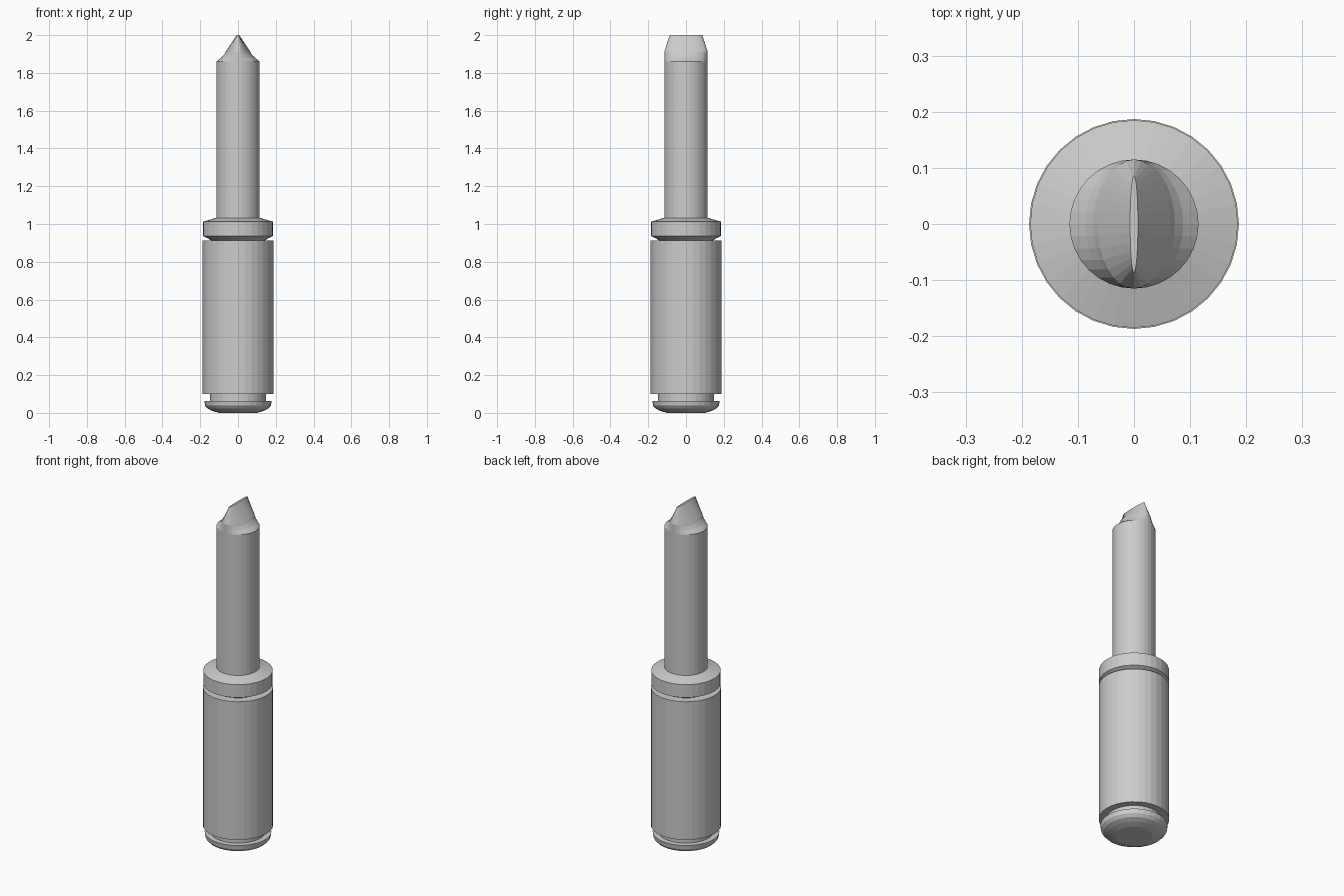
import bpy, bmesh
from math import sin, cos, pi, radians

if "Cube" in bpy.data.objects:
    bpy.data.objects.remove(bpy.data.objects["Cube"])

SIDES = 32


def loft(name, rings, cap_bottom=False, cap_top=False):
    """Skin stacked elliptical rings given as (x radius, y radius, z)."""
    bm = bmesh.new()
    loops = []
    for rx, ry, z in rings:
        loops.append([bm.verts.new((rx * cos(2 * pi * i / SIDES),
                                    ry * sin(2 * pi * i / SIDES), z))
                      for i in range(SIDES)])
    for a, b in zip(loops, loops[1:]):
        for i in range(SIDES):
            j = (i + 1) % SIDES
            bm.faces.new((a[i], a[j], b[j], b[i]))
    if cap_bottom:
        bm.faces.new(loops[0][::-1])
    if cap_top:
        bm.faces.new(loops[-1])
    mesh = bpy.data.meshes.new(name)
    bm.to_mesh(mesh)
    bm.free()
    obj = bpy.data.objects.new(name, mesh)
    bpy.context.collection.objects.link(obj)
    return obj


def round_rings(profile):
    return [(r, r, z) for r, z in profile]


# Thick shank: rounded foot, lower groove, barrel, V groove and collar
shank = [(0.10, 0.0), (0.134, 0.010), (0.160, 0.022), (0.174, 0.038),
         (0.178, 0.063), (0.147, 0.063), (0.147, 0.10), (0.187, 0.10),
         (0.187, 0.912), (0.138, 0.912), (0.185, 0.936), (0.185, 1.012),
         (0.115, 1.033)]
loft("shank", round_rings(shank), cap_bottom=True)

# Slim rod ending in a shouldered chisel blade with a thin elliptical edge
R = 0.115
rod = [(R, R, 1.033), (R, R, 1.86), (0.088, R, 1.881), (0.073, R, 1.898),
       (0.065, R, 1.912), (0.007, 0.086, 2.0)]
loft("rod_and_chisel_tip", rod, cap_top=True)
